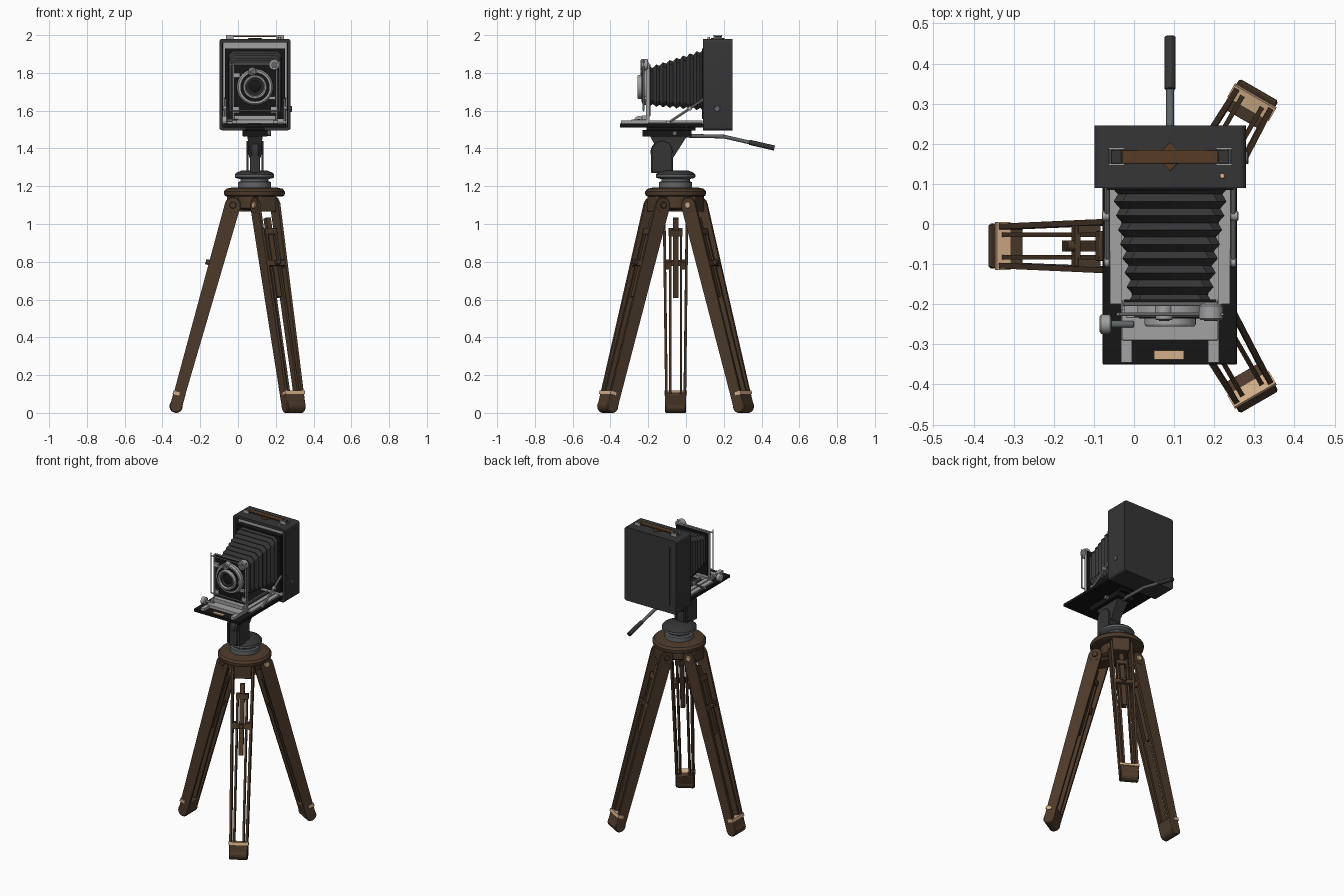
import bpy, bmesh, math
from mathutils import Matrix, Vector

if "Cube" in bpy.data.objects:
    bpy.data.objects.remove(bpy.data.objects["Cube"])


def mat(name, r, g, b):
    m = bpy.data.materials.new(name)
    m.diffuse_color = (r, g, b, 1)
    m.use_nodes = True
    m.node_tree.nodes["Principled BSDF"].inputs["Base Color"].default_value = m.diffuse_color
    return m


WOOD = mat("brown wood", 0.075, 0.043, 0.024)
DARK = mat("dark leatherette", 0.036, 0.036, 0.037)
BLACK = mat("black paint", 0.008, 0.008, 0.008)
SILVER = mat("light metal", 0.36, 0.36, 0.36)
GREY = mat("grey metal", 0.12, 0.13, 0.135)
BRASS = mat("pale brass", 0.66, 0.43, 0.25)
STRAP = mat("strap leather", 0.095, 0.045, 0.018)
I = Matrix.Identity(4)
CX, TY = 0.09, -0.055          # camera centre x, tripod centre y


def finish(name, bm, mats, M=I, bevel=0):
    bmesh.ops.recalc_face_normals(bm, faces=bm.faces)
    bm.transform(M)
    me = bpy.data.meshes.new(name)
    bm.to_mesh(me)
    bm.free()
    for m in mats if isinstance(mats, list) else [mats]:
        me.materials.append(m)
    o = bpy.data.objects.new(name, me)
    bpy.context.collection.objects.link(o)
    if bevel:
        b = o.modifiers.new("bevel", 'BEVEL')
        b.width, b.segments = bevel, 2
    return o


def loft(name, m, rings, M=I, bevel=0, caps=True):
    bm = bmesh.new()
    vs = [[bm.verts.new(p) for p in ring] for ring in rings]
    n = len(rings[0])
    for a, b in zip(vs, vs[1:]):
        for i in range(n):
            bm.faces.new((a[i], a[(i + 1) % n], b[(i + 1) % n], b[i]))
    if caps:
        bm.faces.new(vs[0])
        bm.faces.new(vs[-1])
    return finish(name, bm, m, M, bevel)


def hexa(name, m, bottom, top, M=I, bevel=0):
    """Tapered block; each end is (x0, x1, y0, y1, z)."""
    ring = lambda r: [(r[0], r[2], r[4]), (r[1], r[2], r[4]), (r[1], r[3], r[4]), (r[0], r[3], r[4])]
    return loft(name, m, [ring(bottom), ring(top)], M, bevel)


def box(name, m, x0, x1, y0, y1, z0, z1, M=I, bevel=0):
    return hexa(name, m, (x0, x1, y0, y1, z0), (x0, x1, y0, y1, z1), M, bevel)


def lathe(name, m, profile, M=I, n=40, caps=True):
    """Turn (radius, height) points about local z."""
    return loft(name, m, [[(r * math.cos(k * math.tau / n), r * math.sin(k * math.tau / n), z)
                           for k in range(n)] for r, z in profile], M, caps=caps)


def rod(name, m, p0, p1, r, M=I, n=20):
    p0, p1 = Vector(p0), Vector(p1)
    d = p1 - p0
    R = Matrix.Translation(p0) @ d.to_track_quat('Z', 'Y').to_matrix().to_4x4()
    c = min(r * 0.15, d.length * 0.2)
    return lathe(name, m, [(r - c, 0), (r, c), (r, d.length - c), (r - c, d.length)], M @ R, n)


# ---- tripod legs (local z runs from foot to hinge, x outward) ----
C = Matrix.Translation((0.087, TY, 0))
LEN = math.hypot(0.30, 1.065)
for n, ang in enumerate((180, 60, -60), 1):
    H = C @ Matrix.Rotation(math.radians(ang), 4, 'Z')
    L = H @ Matrix.Translation((0.415, 0, 0.035)) @ Matrix.Rotation(-math.atan2(0.30, 1.065), 4, 'Y')
    p = f"leg_{n}_"
    for s in (-1, 1):
        a, b = sorted((s * 0.041, s * 0.055))
        c, d = sorted((s * 0.054, s * 0.068))
        hexa(p + "outer_rail", WOOD, (-0.030, 0.030, a, b, 0), (-0.042, 0.042, c, d, LEN), L)
        rod(p + "rail_head", WOOD, (0, c, LEN), (0, d, LEN), 0.042, L, 28)
        a, b = sorted((s * 0.022, s * 0.034))
        box(p + "sliding_rod", WOOD, -0.022, 0.022, a, b, 0.03, 0.96, L)
        box(p + "top_clamp", WOOD, -0.028, 0.028, *sorted((s * 0.03, s * 0.056)), 0.76, 0.80, L)
        rod(p + "hinge_bolt", WOOD if s > 0 else BRASS, (0, s * 0.05, LEN), (0, s * 0.076, LEN), 0.018, L)
    box(p + "slide_cap", WOOD, -0.024, 0.024, -0.037, 0.037, 0.94, 0.975, L, 0.003)
    box(p + "slide_tongue", WOOD, -0.015, 0.015, -0.014, 0.014, 0.60, 1.035, L)
    box(p + "clamp_bar", WOOD, 0.022, 0.036, -0.058, 0.058, 0.765, 0.795, L)
    rod(p + "clamp_knob", WOOD, (0.034, 0, 0.78), (0.056, 0, 0.78), 0.014, L)
    box(p + "foot_block", WOOD, -0.032, 0.032, -0.056, 0.056, 0, 0.075, L, 0.004)
    rod(p + "foot_roll", WOOD, (0, -0.056, 0), (0, 0.056, 0), 0.035, L, 28)
    box(p + "foot_band", BRASS, 0.0, 0.036, -0.060, 0.060, 0.058, 0.076, L)
    box(p + "hub_block", WOOD, 0.0, 0.145, -0.052, 0.052, 1.065, 1.155, H, 0.006)

# ---- tripod crown and pan base ----
lathe("tripod_hub", WOOD, [(0.085, 1.075), (0.10, 1.085), (0.10, 1.155)], C)
lathe("tripod_crown", WOOD, [(0.145, 1.145), (0.158, 1.15), (0.161, 1.16), (0.161, 1.172),
                             (0.15, 1.186), (0.12, 1.193)], C, 56)
lathe("pan_base", GREY, [(0.088, 1.19), (0.088, 1.222), (0.075, 1.226), (0.075, 1.238), (0.098, 1.243),
                         (0.104, 1.248), (0.104, 1.262)], C, 48)
lathe("pan_top", DARK, [(0.104, 1.262), (0.095, 1.272), (0.065, 1.284)], C, 48)

# ---- tilting head ----
box("head_core", DARK, 0.064, 0.116, -0.185, -0.07, 1.27, 1.38, bevel=0.004)
rod("tilt_drum", DARK, (0.064, -0.127, 1.38), (0.116, -0.127, 1.38), 0.061, n=40)
for x in (0.044, 0.124):
    box("head_cheek", DARK, x, x + 0.012, -0.18, -0.075, 1.275, 1.39)
    rod("cheek_disc", DARK, (x, -0.127, 1.385), (x + 0.012, -0.127, 1.385), 0.055, n=32)
rod("tilt_axle", DARK, (0.044, -0.127, 1.385), (0.136, -0.127, 1.385), 0.02)
hexa("head_bracket", DARK, (0.06, 0.12, -0.13, -0.068, 1.35), (0.05, 0.13, -0.19, 0.005, 1.465))
box("quick_plate", BLACK, 0.025, 0.155, -0.23, 0.03, 1.462, 1.498, bevel=0.004)
box("plate_pad", BLACK, 0.04, 0.14, -0.21, 0.05, 1.495, 1.515)
rod("plate_lock", GREY, (0.155, -0.06, 1.48), (0.175, -0.06, 1.48), 0.014)
rod("pan_handle_rod", GREY, (CX, 0.0, 1.467), (CX, 0.20, 1.463), 0.010)
rod("pan_handle_bend", GREY, (CX, 0.195, 1.464), (CX, 0.345, 1.43), 0.010)
rod("pan_handle_grip", DARK, (CX, 0.335, 1.433), (CX, 0.468, 1.402), 0.0135)

# ---- camera body: rounded box, open front, grooved back panel ----
bm = bmesh.new()
bmesh.ops.create_cube(bm, size=1, matrix=Matrix.Translation((CX, 0.1675, 1.738)) @ Matrix.Diagonal((0.378, 0.155, 0.484, 1)))
bmesh.ops.bevel(bm, geom=[e for e in bm.edges if abs((e.verts[0].co - e.verts[1].co).y) > 0.1],
                offset=0.016, segments=4, profile=0.5, affect='EDGES')
front = min(bm.faces, key=lambda f: f.calc_center_median().y)
back = max(bm.faces, key=lambda f: f.calc_center_median().y)
bmesh.ops.inset_region(bm, faces=[front], thickness=0.018)
bmesh.ops.inset_region(bm, faces=[front], thickness=0.001, depth=-0.03)
front.material_index = 1
bmesh.ops.inset_region(bm, faces=[back], thickness=0.045)
bmesh.ops.inset_region(bm, faces=[back], thickness=0.004, depth=-0.005)
bmesh.ops.inset_region(bm, faces=[back], thickness=0.004, depth=0.005)
finish("camera_body", bm, [DARK, SILVER])
box("bellows_frame", BLACK, CX - 0.158, CX + 0.158, 0.085, 0.122, 1.555, 1.928)
rod("side_screw", GREY, (0.275, 0.165, 1.61), (0.285, 0.165, 1.61), 0.016)

# ---- carrying handle ----
box("handle_strap", STRAP, -0.03, 0.21, 0.151, 0.185, 1.990, 1.998, bevel=0.002)
for s in (-1, 1):
    x = CX + s * 0.134
    box("handle_mount", GREY, x - 0.018, x + 0.018, 0.147, 0.189, 1.979, 1.988, bevel=0.002)
    box("handle_loop", DARK, x - 0.013, x + 0.013, 0.151, 0.185, 1.986, 1.997, bevel=0.002)
    for y in (0.146, 0.186):
        box("handle_clip", SILVER, x - 0.02, x + 0.02, y, y + 0.005, 1.979, 2.0)
rod("handle_badge", STRAP, (CX, 0.168, 1.979), (CX, 0.168, 1.984), 0.036, n=4)
rod("shutter_button", BRASS, (0.22, 0.12, 1.978), (0.22, 0.12, 1.99), 0.007)

# ---- bellows with eight folds ----
rings = []
for i in range(17):
    t = i / 16
    q = 0.013 if i % 2 else 0
    w, h, c = 0.146 - 0.043 * t - q, 0.163 - 0.058 * t - q, 0.022
    y, z = 0.092 - 0.285 * t, 1.763 - 0.035 * t
    rings.append([(CX + a, y, z + b) for a, b in
                  ((-w + c, -h), (w - c, -h), (w, -h + c), (w, h - c), (w - c, h), (-w + c, h), (-w, h - c), (-w, -h + c))])
loft("bellows", DARK, rings)

# ---- drop bed with rails and struts ----
box("drop_bed", BLACK, -0.078, 0.257, -0.35, 0.10, 1.512, 1.531, bevel=0.002)
for s in (-1, 1):
    X = lambda a, b: sorted((CX + s * a, CX + s * b))
    box("side_track", SILVER, *X(0.105, 0.15), -0.20, 0.088, 1.530, 1.541)
    box("focus_rail", SILVER, *X(0.095, 0.122), -0.345, 0.088, 1.530, 1.548)
    box("inner_rail", GREY, *X(0.055, 0.068), -0.28, 0.088, 1.530, 1.543)
    rod("bed_strut", SILVER, (CX + s * 0.157, -0.095, 1.535), (CX + s * 0.157, 0.10, 1.665), 0.007, n=10)
    rod("strut_pivot", SILVER, (CX + s * 0.150, -0.095, 1.537), (CX + s * 0.165, -0.095, 1.537), 0.012)
    rod("strut_hinge", SILVER, (CX + s * 0.150, 0.02, 1.612), (CX + s * 0.17, 0.02, 1.612), 0.012)
box("front_stop", BRASS, 0.05, 0.125, -0.338, -0.316, 1.530, 1.536)
box("standard_base", SILVER, -0.03, 0.21, -0.29, -0.19, 1.531, 1.552, bevel=0.003)
box("standard_foot", SILVER, -0.02, 0.20, -0.235, -0.195, 1.55, 1.575, bevel=0.003)
rod("focus_shaft", GREY, (-0.06, -0.25, 1.548), (0.0, -0.25, 1.548), 0.009)
bm_profile = [(0.018, 0), (0.024, 0.004), (0.024, 0.026), (0.018, 0.03)]
lathe("focus_knob", SILVER, bm_profile,
      Matrix.Translation((-0.056, -0.25, 1.548)) @ Matrix.Rotation(-math.pi / 2, 4, 'Y'), 16)

# ---- front standard ----
box("lens_board", BLACK, -0.025, 0.205, -0.205, -0.188, 1.57, 1.845, bevel=0.003)
for s in (-1, 1):
    box("standard_post", SILVER, *sorted((CX + s * 0.112, CX + s * 0.120)), -0.213, -0.193, 1.55, 1.85)
    rod("finder_wire", SILVER, (CX + s * 0.13, -0.225, 1.60), (CX + s * 0.13, -0.225, 1.865), 0.004, n=8)
    box("board_clip", SILVER, *sorted((CX + s * 0.085, CX + s * 0.11)), -0.212, -0.2, 1.59, 1.62)
for z in (1.60, 1.845):
    rod("finder_bar", SILVER, (CX - 0.13, -0.225, z), (CX + 0.13, -0.225, z), 0.004, n=8)
rod("standard_top", SILVER, (CX - 0.118, -0.2, 1.85), (CX + 0.118, -0.2, 1.85), 0.005, n=8)

# ---- lens and shutter (turned about an axis facing forward) ----
F = Matrix.Translation((CX, -0.2, 1.725)) @ Matrix.Rotation(math.pi / 2, 4, 'X')
lathe("shutter_housing", SILVER, [(0.096, 0), (0.096, 0.022), (0.088, 0.032), (0.02, 0.032)], F, 48)
lathe("shutter_dial", BLACK, [(0.078, 0.03), (0.078, 0.036), (0.02, 0.036)], F, 48)
lathe("lens_ring", SILVER, [(0.064, 0.03), (0.064, 0.05), (0.060, 0.056), (0.052, 0.056), (0.046, 0.036)], F, 48, False)
lathe("lens_barrel", DARK, [(0.046, 0.03), (0.046, 0.046), (0.038, 0.046), (0.03, 0.04)], F, 40)
lathe("lens_glass", BLACK, [(0.031, 0.038), (0.022, 0.044), (0.008, 0.047)], F, 32)
for x, z, r in ((0.192, 1.843, 0.030), (0.075, 1.808, 0.022)):
    rod("finder_dial", SILVER, (x, -0.2, z), (x, -0.24, z), r, n=28)
    rod("finder_dial_face", GREY, (x, -0.238, z), (x, -0.242, z), r * 0.6)
box("shutter_lever", SILVER, -0.025, 0.01, -0.222, -0.204, 1.775, 1.80)
box("aperture_lever", SILVER, 0.165, 0.198, -0.222, -0.204, 1.66, 1.675)

# ---- smooth shading with sharp edges kept ----
bpy.ops.object.select_all(action='SELECT')
bpy.context.view_layer.objects.active = bpy.context.selected_objects[0]
bpy.ops.object.shade_smooth_by_angle(angle=math.radians(32))
